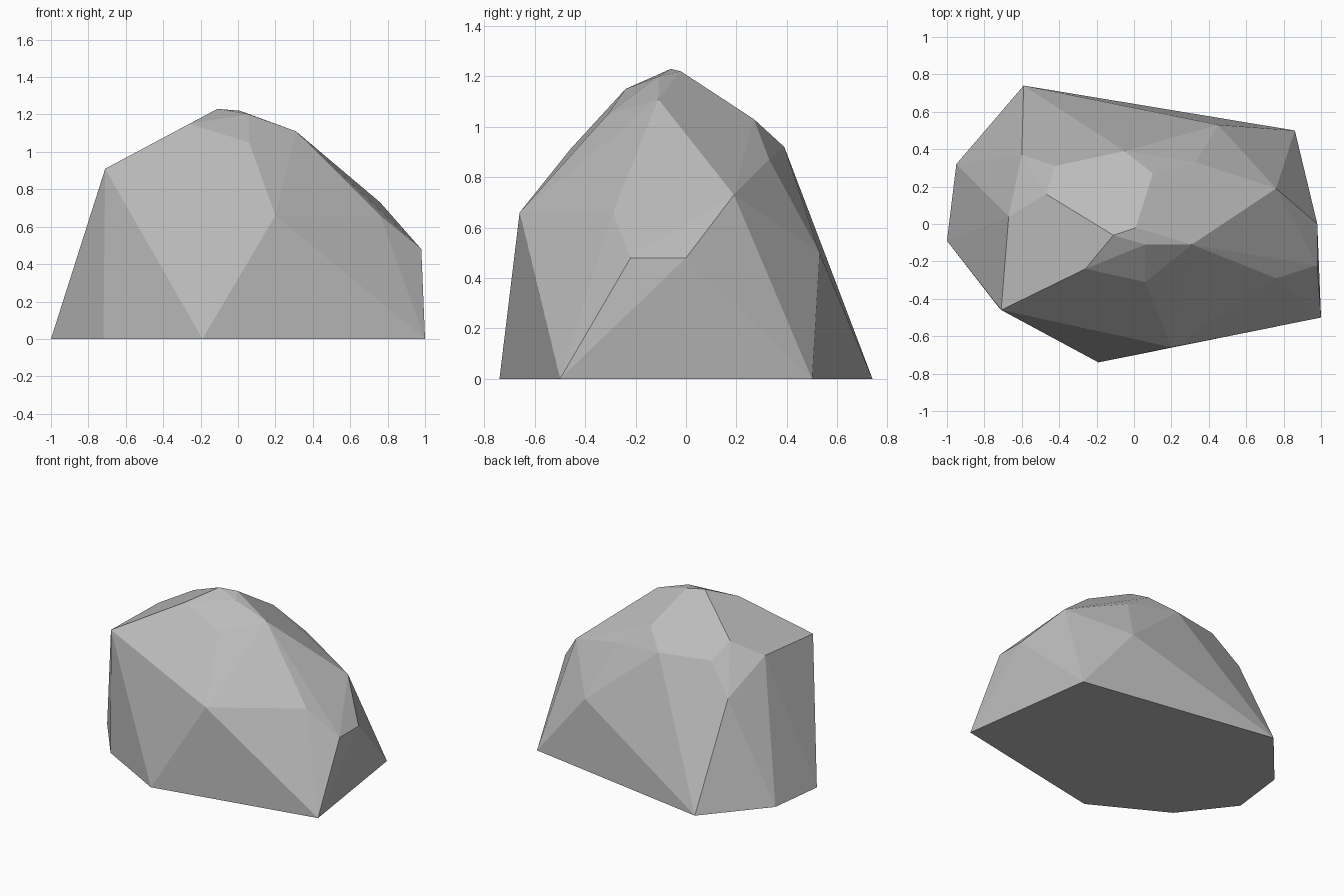
import bpy
import bmesh
from math import radians

# Remove the default object
default_object = bpy.data.objects.get("Cube")
if default_object:
    bpy.data.objects.remove(default_object, do_unlink=True)

# Single stone colour
stone_colour = (0.5, 0.5, 0.5, 1)
stone = bpy.data.materials.new("grey stone")
stone.use_nodes = True
stone.diffuse_color = stone_colour
shader = stone.node_tree.nodes["Principled BSDF"]
shader.inputs["Base Color"].default_value = stone_colour
shader.inputs["Roughness"].default_value = 0.9

# Footprint on the ground, counter-clockwise from the front corner
footprint = [(-.19, -.74), (1, -.5), (.86, .5), (-.59, .74),
             (-.95, .32), (-1, -.09), (-.72, -.45)]

# Corners of the chipped facets, grouped by side
front_corners = [(-.71, -.46, .91), (.2, -.66, .66), (.06, -.31, 1.05),
                 (-.26, -.24, 1.15)]
left_corners = [(.98, -.22, .48), (.98, 0, .48), (.76, -.29, .66),
                (.76, .19, .73), (.31, -.11, 1.11)]
back_corners = [(.45, .53, .5), (.33, .33, .87), (.1, .27, 1.03),
                (-.05, .39, .92), (-.18, .55, .45)]
right_corners = [(-.42, .31, .93), (-.6, .37, .72), (-.7, .17, .72),
                 (-.67, .04, .93), (-.47, .16, 1.03)]
crown_corners = [(-.11, -.06, 1.23), (.01, -.02, 1.22), (.06, -.11, 1.2)]


def build_boulder(name, corners, material):
    """Wrap the corners in a convex skin and merge nearly flat facets."""
    bm = bmesh.new()
    for corner in corners:
        bm.verts.new(corner)
    hull = bmesh.ops.convex_hull(bm, input=bm.verts[:])
    buried = [v for v in hull["geom_interior"] if isinstance(v, bmesh.types.BMVert)]
    bmesh.ops.delete(bm, geom=buried, context="VERTS")
    bmesh.ops.dissolve_limit(bm, angle_limit=radians(3),
                             verts=bm.verts[:], edges=bm.edges[:])
    bmesh.ops.recalc_face_normals(bm, faces=bm.faces[:])
    mesh = bpy.data.meshes.new(name)
    bm.to_mesh(mesh)
    bm.free()
    mesh.materials.append(material)
    boulder = bpy.data.objects.new(name, mesh)
    bpy.context.collection.objects.link(boulder)
    return boulder


# Faceted boulder
ground_corners = [(x, y, 0) for x, y in footprint]
build_boulder("boulder", ground_corners + front_corners + left_corners
              + back_corners + right_corners + crown_corners, stone)
